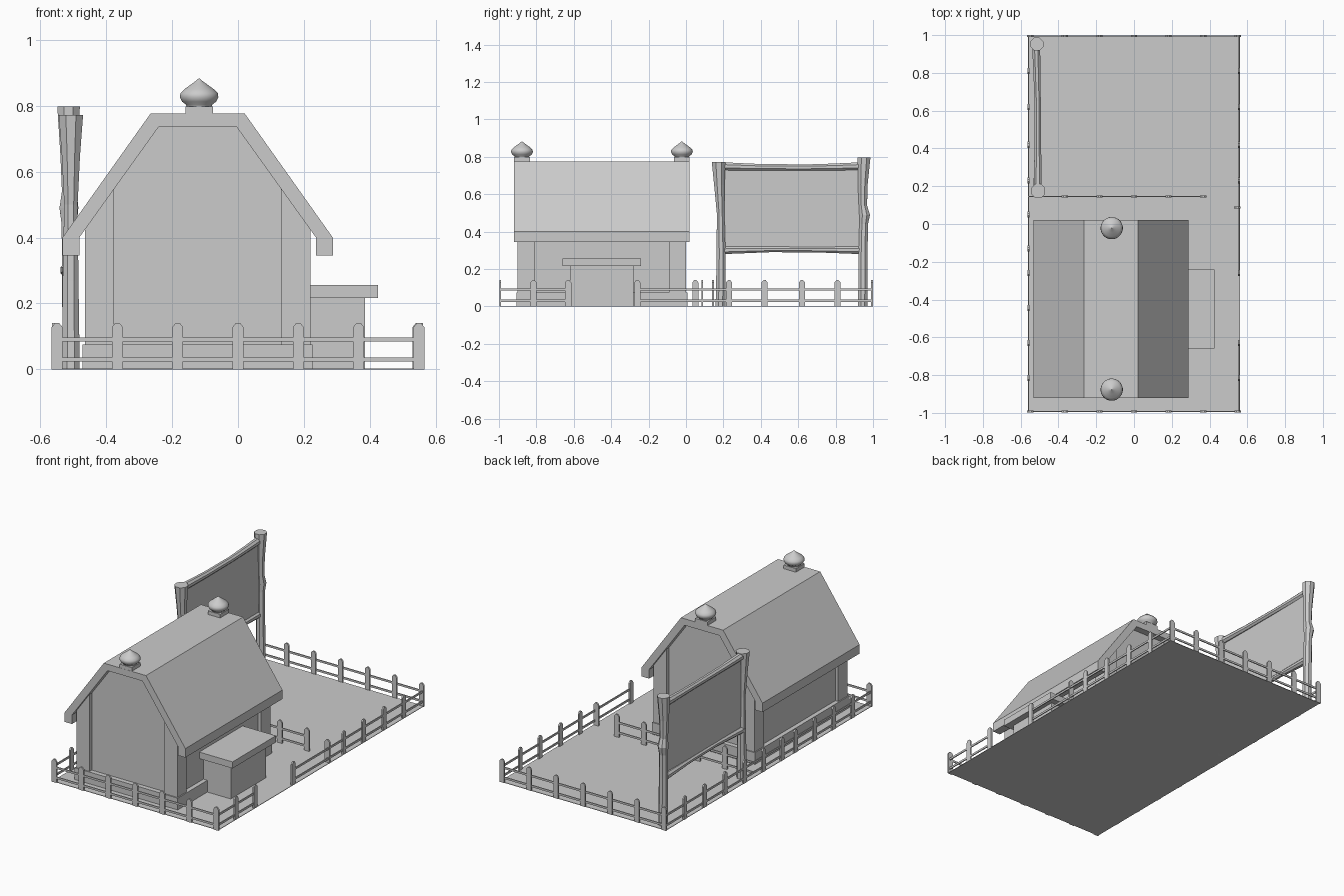
import bpy, bmesh, math
from mathutils import Vector

if "Cube" in bpy.data.objects:
    bpy.data.objects.remove(bpy.data.objects["Cube"])

grey = bpy.data.materials.new("plain_grey")
grey.diffuse_color = (0.6, 0.6, 0.6, 1)
grey.use_nodes = True
grey.node_tree.nodes["Principled BSDF"].inputs["Base Color"].default_value = grey.diffuse_color


def finish(name, bm):
    bmesh.ops.recalc_face_normals(bm, faces=bm.faces)
    me = bpy.data.meshes.new(name)
    bm.to_mesh(me)
    bm.free()
    me.materials.append(grey)
    ob = bpy.data.objects.new(name, me)
    bpy.context.collection.objects.link(ob)
    return ob


def add_prism(bm, pts, a, b, axis='Y'):
    """Extrude a (u, z) outline from a to b along Y (u = x) or X (u = y)."""
    def place(u, z, t):
        return (u, t, z) if axis == 'Y' else (t, u, z)
    lo = [bm.verts.new(place(u, z, a)) for u, z in pts]
    hi = [bm.verts.new(place(u, z, b)) for u, z in pts]
    bm.faces.new(lo)
    bm.faces.new(hi)
    n = len(pts)
    for i in range(n):
        j = (i + 1) % n
        bm.faces.new((lo[i], lo[j], hi[j], hi[i]))


def prism(name, pts, a, b, axis='Y'):
    bm = bmesh.new()
    add_prism(bm, pts, a, b, axis)
    return finish(name, bm)


def rect(u0, u1, z0, z1):
    return [(u0, z0), (u1, z0), (u1, z1), (u0, z1)]


def box(name, x0, x1, y0, y1, z0, z1):
    return prism(name, rect(x0, x1, z0, z1), y0, y1)


def tube(name, rings, sides=8):
    """Rough log through (x, y, z, radius) rings, closed at both ends."""
    bm = bmesh.new()
    along = (Vector(rings[-1][:3]) - Vector(rings[0][:3])).normalized()
    u = along.orthogonal().normalized()
    v = along.cross(u)
    loops = []
    for x, y, z, r in rings:
        loop = []
        for i in range(sides):
            t = math.tau * (i + 0.5) / sides
            loop.append(bm.verts.new(Vector((x, y, z)) + r * (u * math.cos(t) + v * math.sin(t))))
        loops.append(loop)
    for p, q in zip(loops, loops[1:]):
        for i in range(sides):
            j = (i + 1) % sides
            bm.faces.new((p[i], p[j], q[j], q[i]))
    bm.faces.new(loops[0])
    bm.faces.new(loops[-1])
    return finish(name, bm)


# Yard
box("yard", -0.562, 0.562, -0.993, 0.997, 0, 0.003)


# Fence: pointed pickets and two rails
def fence(name, axis, at, pickets, start, end):
    bm = bmesh.new()
    for c in pickets:
        w = 0.0165
        outline = [(c - w, 0), (c + w, 0), (c + w, 0.128), (c + 0.006, 0.141),
                   (c - 0.006, 0.141), (c - w, 0.128)]
        add_prism(bm, outline, at - 0.005, at + 0.005, axis)
    for z in (0.024, 0.085):
        add_prism(bm, rect(start, end, z, z + 0.012), at - 0.003, at + 0.003, axis)
    finish(name, bm)


across = [i * 0.183 for i in range(-3, 4)]
fence("front_fence", 'Y', -0.993, across, -0.55, 0.55)
fence("back_fence", 'Y', 0.995, across, -0.55, 0.55)
fence("left_fence", 'X', -0.559,
      [-0.815, -0.63, -0.445, -0.26, -0.13, 0.05, 0.23, 0.42, 0.62, 0.81], -0.99, 0.99)
fence("right_fence_front", 'X', 0.556, [-0.815, -0.63], -0.99, -0.615)
fence("right_fence_back", 'X', 0.556, [-0.26, 0.23, 0.42, 0.62, 0.81], -0.275, 0.99)
fence("middle_fence", 'Y', 0.145, across[1:-1] + [0.366], -0.56, 0.382)
fence("single_picket", 'Y', 0.087, [0.546], 0.535, 0.56)

# Barn: everything is mirrored about the ridge centre
CX = -0.1225


def mirrored(half):
    """Right half outline (offset from the ridge, z) completed on the left."""
    return [(CX + u, z) for u, z in half] + [(CX - u, z) for u, z in reversed(half)]


outer = [(0.41, 0.345), (0.41, 0.4), (0.143, 0.776)]
inner = [(0.118, 0.736), (0.359, 0.4), (0.359, 0.345)]
right_roof = outer + inner
roof = [(CX + u, z) for u, z in outer] + [(CX - u, z) for u, z in reversed(outer)]
roof += [(CX - u, z) for u, z in reversed(inner)] + [(CX + u, z) for u, z in inner]
prism("roof", roof, -0.92, 0.02)

# Recessed walls with corner posts reaching the roof
prism("barn_walls", mirrored([(0.322, 0), (0.322, 0.455), (0.12, 0.737)]), -0.878, -0.022)
for side, s in (("left", -1), ("right", 1)):
    for end, y in (("front", -0.9), ("back", -0.09)):
        pts = [(0.253, 0), (0.342, 0), (0.342, 0.425), (0.253, 0.549)]
        prism(f"{end}_{side}_corner_post", [(CX + s * u, z) for u, z in pts], y, y + 0.09)
box("baseboard", CX - 0.349, CX + 0.349, -0.907, 0.007, 0, 0.075)

# Side porch
box("porch", 0.15, 0.385, -0.62, -0.28, 0, 0.216)
box("porch_roof", 0.15, 0.425, -0.66, -0.24, 0.216, 0.256)

# Roof finials: square foot and onion dome
profile = [(0.038, 0.797), (0.04, 0.803), (0.052, 0.812), (0.059, 0.826), (0.057, 0.838),
           (0.045, 0.85), (0.024, 0.865), (0.009, 0.876), (0.001, 0.883)]
for end, y in (("front", -0.877), ("back", -0.022)):
    box(f"{end}_finial_foot", -0.16, -0.076, y - 0.042, y + 0.042, 0.77, 0.798)
    dome = tube(f"{end}_finial", [(-0.118, y, z, r) for r, z in profile], 24)
    for p in dome.data.polygons:
        p.use_smooth = len(p.vertices) == 4

# Sign board on rough log frame
tube("near_sign_post", [(-0.507, 0.185, 0, 0.029), (-0.508, 0.188, 0.27, 0.026),
                        (-0.507, 0.185, 0.5, 0.022), (-0.507, 0.178, 0.65, 0.03),
                        (-0.507, 0.175, 0.772, 0.04)])
tube("far_sign_post", [(-0.507, 0.945, 0, 0.027), (-0.51, 0.947, 0.3, 0.026),
                       (-0.512, 0.95, 0.44, 0.025), (-0.513, 0.955, 0.49, 0.031),
                       (-0.512, 0.946, 0.54, 0.024), (-0.513, 0.945, 0.65, 0.028),
                       (-0.514, 0.952, 0.797, 0.037)])
tube("top_beam", [(-0.51, 0.19, 0.75, 0.023), (-0.509, 0.4, 0.744, 0.019),
                  (-0.51, 0.65, 0.743, 0.018), (-0.514, 0.8, 0.746, 0.02),
                  (-0.518, 0.94, 0.75, 0.023)])
tube("bottom_beam", [(-0.512, 0.19, 0.3, 0.022), (-0.51, 0.45, 0.305, 0.016),
                     (-0.513, 0.7, 0.304, 0.016), (-0.518, 0.94, 0.301, 0.023)])
box("sign_panel", -0.517, -0.507, 0.19, 0.94, 0.305, 0.745)
